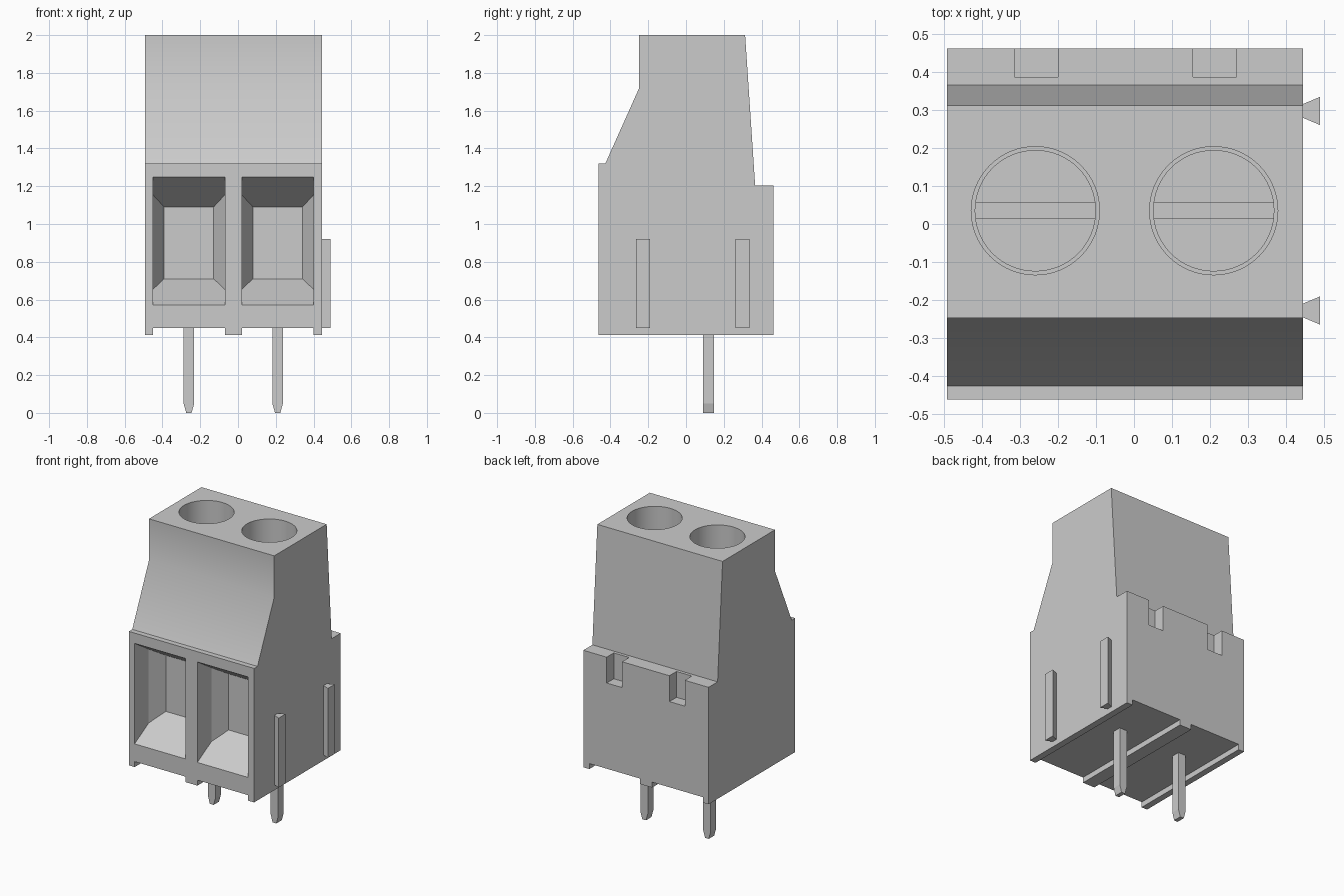
import bpy, bmesh, math

if "Cube" in bpy.data.objects:
    bpy.data.objects.remove(bpy.data.objects["Cube"])

# One plain grey for every part
grey = bpy.data.materials.new("plain grey")
grey.use_nodes = True
COLOUR = (0.6, 0.6, 0.6, 1)
grey.diffuse_color = COLOUR
grey.node_tree.nodes["Principled BSDF"].inputs["Base Color"].default_value = COLOUR

CENTRES = (-0.26, 0.21)      # the two poles
X0, X1 = -0.493, 0.445       # housing sides
FRONT, BACK = -0.463, 0.463
SCREW_Y, SCREW_Z = 0.035, 1.5


def loft(name, rings):
    """Join matching rings of points into a closed solid."""
    bm = bmesh.new()
    loops = [[bm.verts.new(p) for p in ring] for ring in rings]
    n = len(loops[0])
    for a, b in zip(loops, loops[1:]):
        for i in range(n):
            j = (i + 1) % n
            bm.faces.new((a[i], a[j], b[j], b[i]))
    bm.faces.new(loops[0])
    bm.faces.new(loops[-1])
    bmesh.ops.recalc_face_normals(bm, faces=bm.faces)
    mesh = bpy.data.meshes.new(name)
    bm.to_mesh(mesh)
    bm.free()
    mesh.materials.append(grey)
    obj = bpy.data.objects.new(name, mesh)
    bpy.context.collection.objects.link(obj)
    return obj


def box(name, x0, x1, y0, y1, z0, z1):
    return loft(name, [[(x0, y0, z), (x1, y0, z), (x1, y1, z), (x0, y1, z)]
                       for z in (z0, z1)])


def cylinder(name, x, y, r, z0, z1, n=64):
    angles = [2 * math.pi * i / n for i in range(n)]
    return loft(name, [[(x + r * math.cos(a), y + r * math.sin(a), z)
                        for a in angles] for z in (z0, z1)])


def cut(obj, cutters):
    """Subtract the cutters, apply, and remove them."""
    for c in cutters:
        c.hide_render = True
        mod = obj.modifiers.new("cut", 'BOOLEAN')
        mod.operation = 'DIFFERENCE'
        mod.solver = 'EXACT'
        mod.object = c
    bpy.context.view_layer.update()
    evaluated = obj.evaluated_get(bpy.context.evaluated_depsgraph_get())
    mesh = bpy.data.meshes.new_from_object(evaluated)
    obj.modifiers.clear()
    obj.data = mesh
    for c in cutters:
        bpy.data.objects.remove(c)


def smooth(obj):
    bpy.ops.object.select_all(action='DESELECT')
    obj.select_set(True)
    bpy.context.view_layer.objects.active = obj
    bpy.ops.object.shade_smooth_by_angle(angle=math.radians(30))


# Housing: side profile (y, z) swept across the width
profile = [(FRONT, 0.413), (BACK, 0.413), (BACK, 1.205), (0.366, 1.205),
           (0.313, 2.0), (-0.248, 2.0), (-0.248, 1.72), (-0.427, 1.32),
           (FRONT, 1.32)]
housing = loft("housing", [[(x, y, z) for y, z in profile] for x in (X0, X1)])


def wire_funnel(cx):
    """Straight-sided mouth narrowing to a smaller back wall."""
    def ring(y, half, z0, z1):
        return [(cx - half, y, z0), (cx + half, y, z0),
                (cx + half, y, z1), (cx - half, y, z1)]
    return loft("funnel_cutter", [
        ring(FRONT - 0.025, 0.19, 0.556, 1.266),
        ring(FRONT + 0.15, 0.19, 0.654, 1.154),
        ring(FRONT + 0.25, 0.131, 0.71, 1.09)])


cutters = []
for cx in CENTRES:
    cutters.append(wire_funnel(cx))
    # Screw well, underside channel and rear notch
    cutters.append(cylinder("well_cutter", cx, SCREW_Y, 0.169, SCREW_Z - 0.1, 2.1))
    cutters.append(box("channel_cutter", cx - 0.19, cx + 0.19, -0.6, 0.6, 0.3, 0.45))
    cutters.append(box("notch_cutter", cx - 0.055, cx + 0.06, 0.387, 0.6, 1.03, 1.3))
cut(housing, cutters)
smooth(housing)

for side, cx in zip(("right", "left"), CENTRES):
    # Slotted screw at the bottom of the well
    screw = cylinder(side + "_screw", cx, SCREW_Y, 0.16, SCREW_Z - 0.1, SCREW_Z)
    cut(screw, [box("slot_cutter", cx - 0.3, cx + 0.3, SCREW_Y - 0.02,
                    SCREW_Y + 0.02, SCREW_Z - 0.05, SCREW_Z + 0.1)])
    smooth(screw)

    # Solder pin with a tapered tip
    loft(side + "_pin", [[(cx - h, 0.09, z), (cx + h, 0.09, z),
                          (cx + h, 0.148, z), (cx - h, 0.148, z)]
                         for z, h in ((0, 0.014), (0.05, 0.028), (0.45, 0.028))])

# Dovetail ribs on the left side
for name, y in (("front_rib", -0.228), ("back_rib", 0.298)):
    loft(name, [[(X1, y - 0.018, z), (0.49, y - 0.037, z),
                 (0.49, y + 0.037, z), (X1, y + 0.018, z)]
                for z in (0.45, 0.92)])
